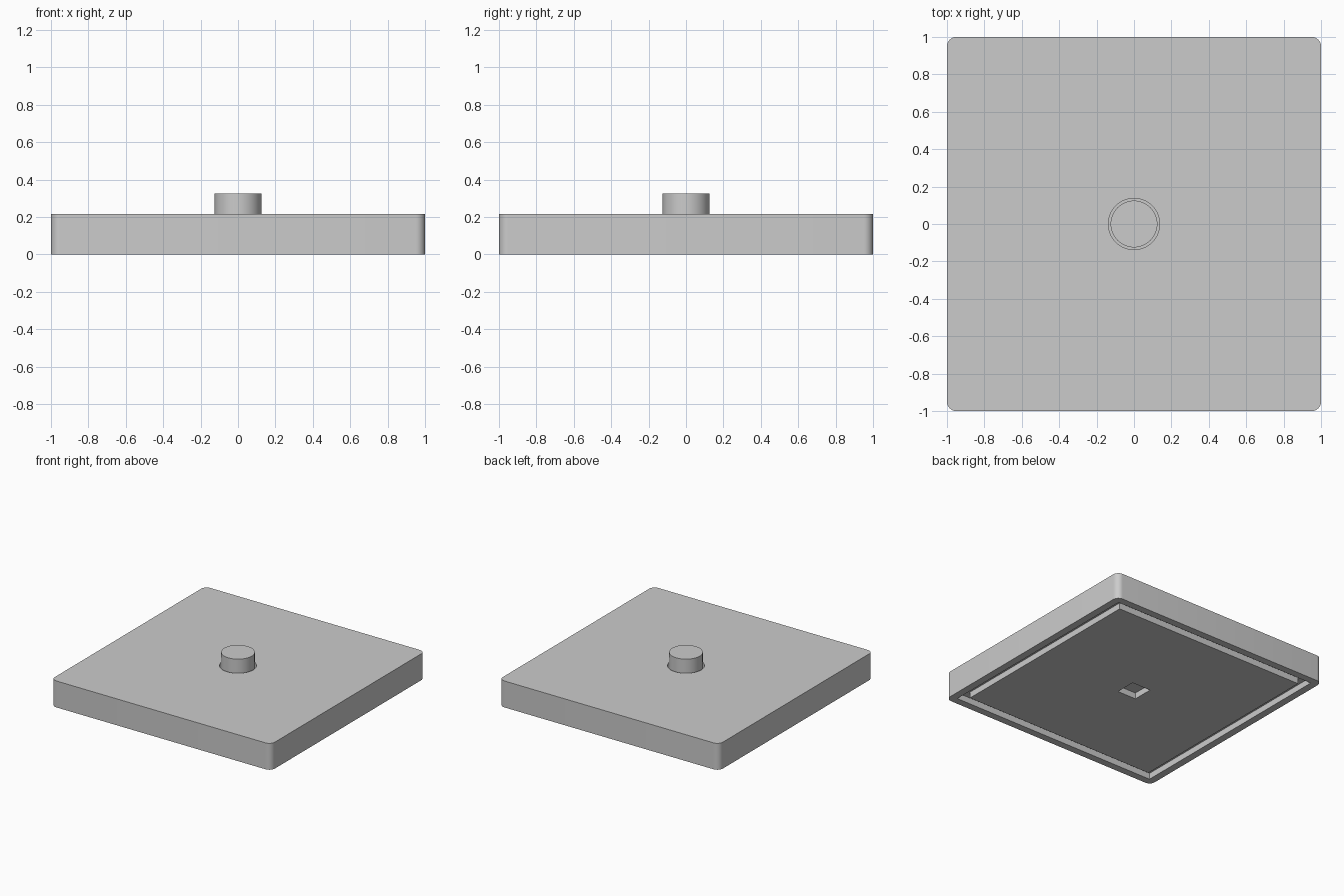
import bpy
import bmesh
import math

if "Cube" in bpy.data.objects:
    bpy.data.objects.remove(bpy.data.objects["Cube"], do_unlink=True)

GREY = (0.6, 0.6, 0.6, 1.0)
grey = bpy.data.materials.new("plain grey")
grey.use_nodes = True
grey.diffuse_color = GREY
grey.node_tree.nodes["Principled BSDF"].inputs["Base Color"].default_value = GREY

HEIGHT = 0.217        # top of the housing
RECESS = 0.05         # depth of the underside recess
WELL = 0.1            # floor of the button well


def finish(name, bm):
    mesh = bpy.data.meshes.new(name)
    bm.to_mesh(mesh)
    bm.free()
    mesh.materials.append(grey)
    obj = bpy.data.objects.new(name, mesh)
    bpy.context.collection.objects.link(obj)
    return obj


def block(name, half, low, high, radius=0.0):
    """Square block with optionally rounded vertical edges."""
    bm = bmesh.new()
    bmesh.ops.create_cube(bm, size=2)
    for v in bm.verts:
        v.co = (v.co.x * half, v.co.y * half, high if v.co.z > 0 else low)
    if radius:
        upright = [e for e in bm.edges
                   if abs(e.verts[0].co.z - e.verts[1].co.z) > 0.01]
        bmesh.ops.bevel(bm, geom=upright, offset=radius, segments=8,
                        profile=0.5, affect='EDGES')
    return finish(name, bm)


def cylinder(name, radius, low, high):
    bm = bmesh.new()
    bmesh.ops.create_cone(bm, cap_ends=True, segments=64, radius1=radius,
                          radius2=radius, depth=high - low)
    bmesh.ops.translate(bm, verts=bm.verts, vec=(0, 0, (low + high) / 2))
    return finish(name, bm)


def activate(obj):
    bpy.ops.object.select_all(action='DESELECT')
    obj.select_set(True)
    bpy.context.view_layer.objects.active = obj


def cut(target, cutter):
    cutter.hide_render = True
    mod = target.modifiers.new("cut", 'BOOLEAN')
    mod.operation = 'DIFFERENCE'
    mod.solver = 'EXACT'
    mod.object = cutter
    activate(target)
    bpy.ops.object.modifier_apply(modifier=mod.name)
    bpy.data.objects.remove(cutter, do_unlink=True)


# Housing: rounded slab, hollowed below, with a round well on top
housing = block("housing", 1.0, 0, HEIGHT, radius=0.05)
cut(housing, block("recess_cutter", 0.94, -0.1, RECESS))
cut(housing, cylinder("well_cutter", 0.137, WELL, HEIGHT + 0.1))

# Base plate: fills the recess, leaving a groove and a square socket
base_plate = block("base_plate", 0.873, 0, RECESS)
cut(base_plate, block("socket_cutter", 0.085, -0.1, RECESS + 0.1))

# Button standing in the well
button = cylinder("button", 0.125, WELL, 0.327)

for obj in (housing, button):
    activate(obj)
    bpy.ops.object.shade_smooth_by_angle(angle=math.radians(30))
